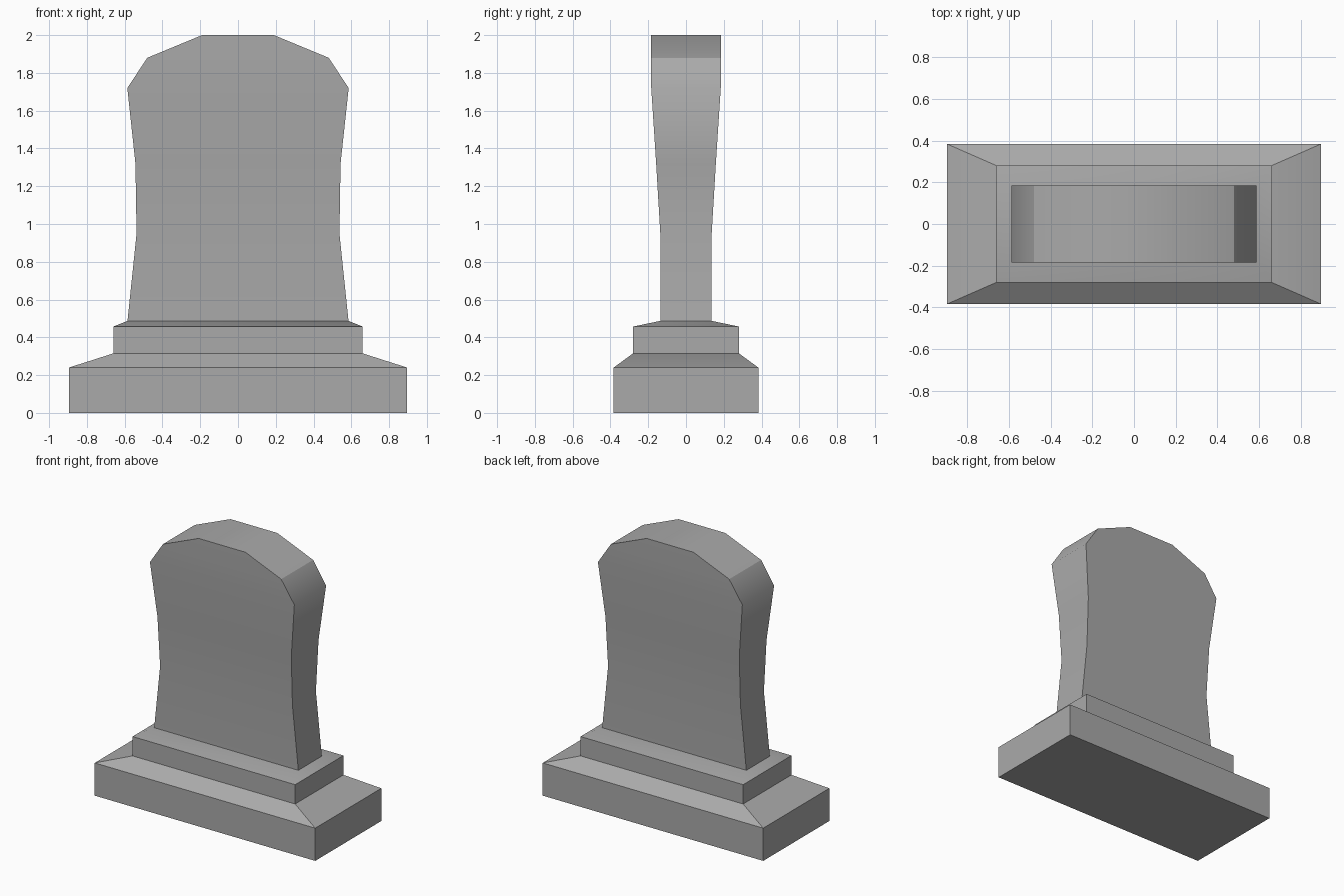
import bpy
import bmesh
import math

cube = bpy.data.objects.get("Cube")
if cube:
    bpy.data.objects.remove(cube, do_unlink=True)

# Grey stone
stone = bpy.data.materials.new("grey stone")
stone.use_nodes = True
grey = (0.4, 0.4, 0.4, 1)
stone.diffuse_color = grey
stone.node_tree.nodes["Principled BSDF"].inputs["Base Color"].default_value = grey


def loft(name, levels, smooth_heights=()):
    """Stack rectangles (half width, half depth, height) into a closed solid."""
    bm = bmesh.new()
    rings = [[bm.verts.new((sx * w, sy * d, z))
              for sx, sy in ((-1, -1), (1, -1), (1, 1), (-1, 1))]
             for w, d, z in levels]
    for low, high in zip(rings, rings[1:]):
        for i in range(4):
            j = (i + 1) % 4
            bm.faces.new((low[i], low[j], high[j], high[i]))
    bm.faces.new(rings[0][::-1])
    bm.faces.new(rings[-1])
    bmesh.ops.recalc_face_normals(bm, faces=bm.faces)
    for face in bm.faces:
        face.smooth = True
    # Keep hard corners, but let the listed bends roll over softly
    for edge in bm.edges:
        a, b = edge.verts
        soft = any(abs(a.co.z - h) + abs(b.co.z - h) < 0.001 and a.co.x * b.co.x > 0
                   for h in smooth_heights)
        edge.smooth = edge.calc_face_angle(0) < math.radians(30) or soft
    mesh = bpy.data.meshes.new(name)
    bm.to_mesh(mesh)
    bm.free()
    mesh.materials.append(stone)
    obj = bpy.data.objects.new(name, mesh)
    bpy.context.collection.objects.link(obj)
    return obj


# Wide base with a sloped shoulder
loft("base", [(0.895, 0.383, 0), (0.895, 0.383, 0.24), (0.66, 0.28, 0.315)])

# Narrower step with a shallow chamfer
loft("step", [(0.66, 0.28, 0.315), (0.66, 0.28, 0.457), (0.585, 0.136, 0.487)])

# Waisted upright slab with a faceted rounded head
loft("headstone", [
    (0.585, 0.136, 0.487),
    (0.537, 0.136, 0.95),
    (0.543, 0.158, 1.32),
    (0.586, 0.184, 1.72),
    (0.48, 0.185, 1.88),
    (0.19, 0.185, 2.0),
], smooth_heights=(1.72,))
